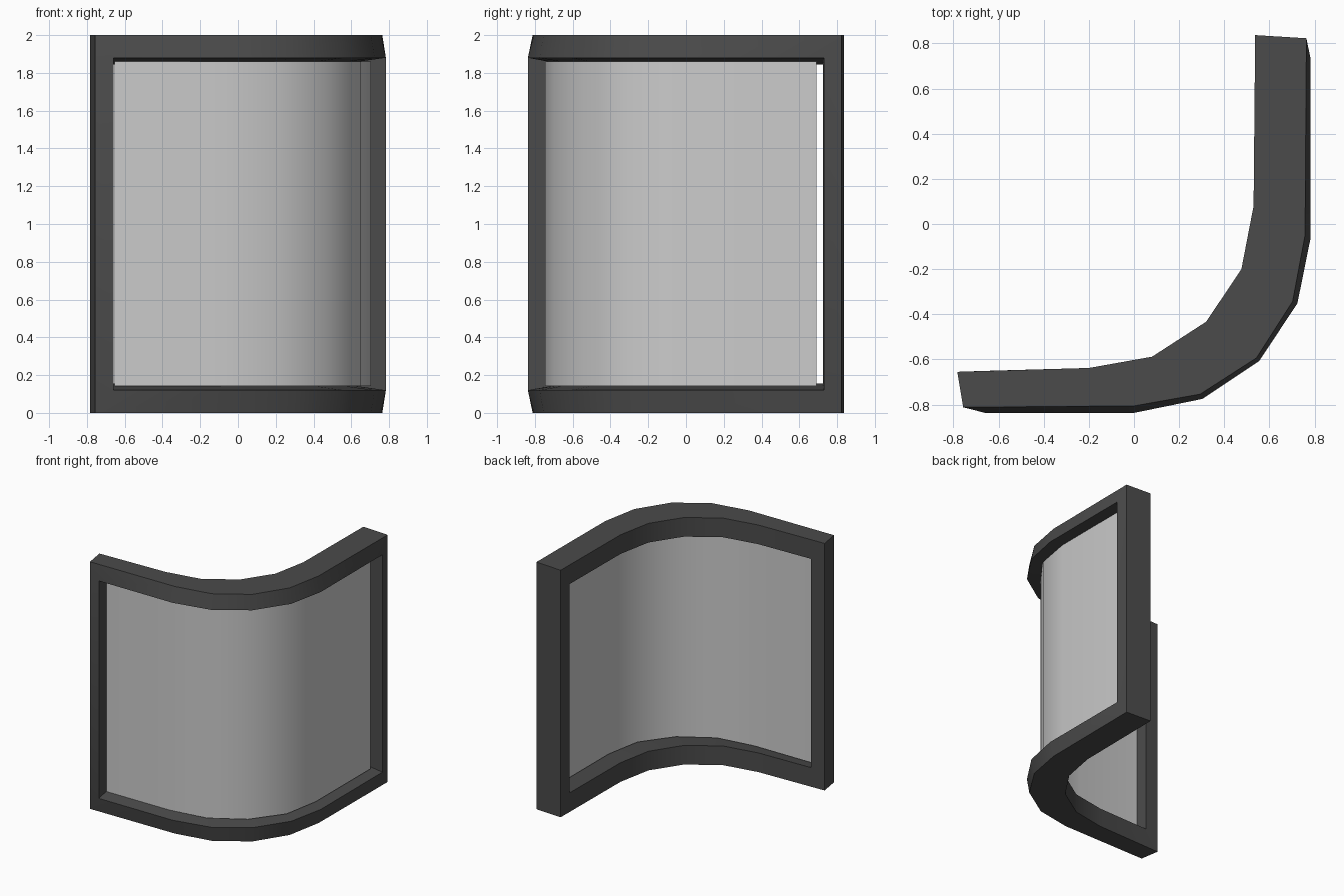
import bpy, bmesh, math

if "Cube" in bpy.data.objects:
    bpy.data.objects.remove(bpy.data.objects["Cube"])


def build(name, rings, closed, angle=30):
    """Bridge consecutive point rings with quads; closed joins both ways round."""
    bm = bmesh.new()
    vr = [[bm.verts.new(p) for p in r] for r in rings]
    n, m = len(vr), len(vr[0])
    for i in range(n if closed else n - 1):
        a, b = vr[i], vr[(i + 1) % n]
        for j in range(m if closed else m - 1):
            k = (j + 1) % m
            bm.faces.new((a[j], a[k], b[k], b[j]))
    bmesh.ops.recalc_face_normals(bm, faces=bm.faces)
    me = bpy.data.meshes.new(name)
    bm.to_mesh(me)
    bm.free()
    ob = bpy.data.objects.new(name, me)
    bpy.context.collection.objects.link(ob)
    bpy.ops.object.select_all(action='DESELECT')
    ob.select_set(True)
    bpy.context.view_layer.objects.active = ob
    bpy.ops.object.shade_smooth_by_angle(angle=math.radians(angle))
    return ob


def loop(path, z0, z1):
    """Run along the path at the bottom and back along it at the top."""
    return [(x, y, z0) for x, y in path] + [(x, y, z1) for x, y in reversed(path)]


# Plan outlines of the bent frame
front_edge = [(-.757, -.812), (0, -.806), (.293, -.754), (.543, -.593),
              (.703, -.343), (.758, -.05), (.764, .823)]
front_rim = [(-.66, -.837), (0, -.837), (.303, -.775), (.554, -.608),
             (.724, -.352), (.783, -.06), (.783, .73)]
back_edge = [(-.783, -.655), (-.2, -.638), (.08, -.588), (.32, -.433),
             (.476, -.2), (.53, .08), (.537, .837)]
back_rim = [(-.665, -.651)] + back_edge[1:-1] + [(.536, .725)]

# Frame: one closed ring of rails and posts with a bevelled opening
frame = build("curved_frame", [loop(front_edge, 0, 2), loop(front_rim, .12, 1.88),
                               loop(back_rim, .155, 1.845), loop(back_edge, 0, 2)], True)
mat = bpy.data.materials.new("dark_grey")
mat.diffuse_color = (.07, .07, .07, 1)
mat.use_nodes = True
mat.node_tree.nodes["Principled BSDF"].inputs["Base Color"].default_value = mat.diffuse_color
frame.data.materials.append(mat)

# Panel: thin sheet following the bends of the frame inside the opening
sheet = [(-.655, -.746), (-.09, -.744), (.214, -.70), (.472, -.545),
         (.65, -.305), (.703, -.015), (.705, .69)]
build("curved_panel", [[(x, y, z) for x, y in sheet] for z in (.142, 1.86)], False, 60)
